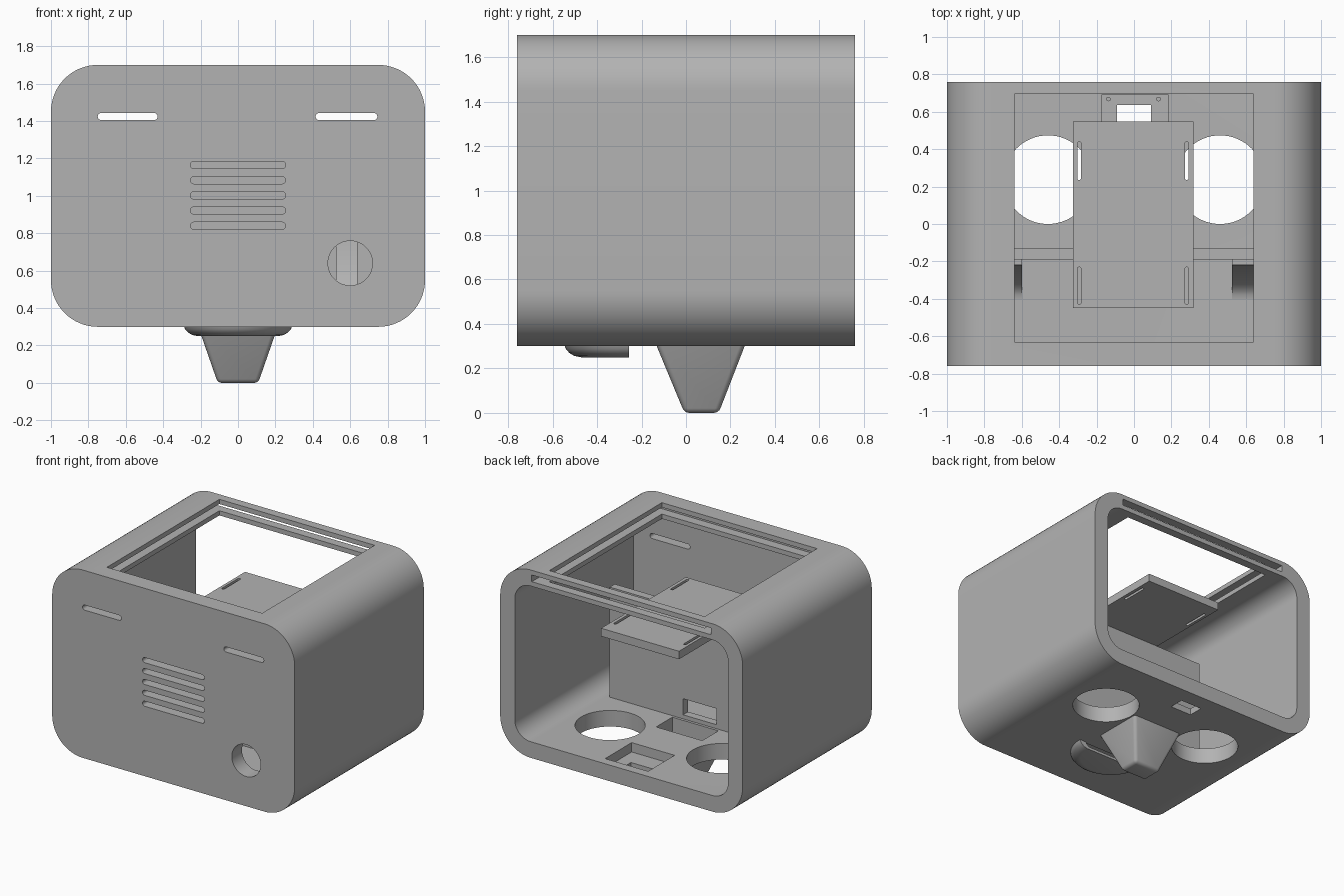
import bpy, bmesh, math
from mathutils import Vector, Matrix

if "Cube" in bpy.data.objects:
    bpy.data.objects.remove(bpy.data.objects["Cube"])

grey = bpy.data.materials.new("light_grey")
grey.diffuse_color = (0.45, 0.45, 0.45, 1)
grey.use_nodes = True
grey.node_tree.nodes["Principled BSDF"].inputs["Base Color"].default_value = grey.diffuse_color


def finish(name, bm):
    bmesh.ops.remove_doubles(bm, verts=bm.verts, dist=1e-5)
    bmesh.ops.recalc_face_normals(bm, faces=bm.faces)
    me = bpy.data.meshes.new(name)
    bm.to_mesh(me)
    bm.free()
    me.materials.append(grey)
    ob = bpy.data.objects.new(name, me)
    bpy.context.collection.objects.link(ob)
    return ob


def rounded(u0, u1, v0, v1, r, n=12):
    """Outline of a rounded rectangle."""
    pts = []
    for cu, cv, a in ((u1 - r, v1 - r, 0), (u0 + r, v1 - r, 90),
                      (u0 + r, v0 + r, 180), (u1 - r, v0 + r, 270)):
        for i in range(n + 1):
            t = math.radians(a + 90 * i / n)
            pts.append((cu + r * math.cos(t), cv + r * math.sin(t)))
    return pts


def circle(u, v, r, n=64):
    return [(u + r * math.cos(2 * math.pi * i / n), v + r * math.sin(2 * math.pi * i / n))
            for i in range(n)]


def prism(name, pts, axis, a, b):
    """Extrude an outline along an axis from a to b."""
    place = {"x": lambda u, v, w: (w, u, v), "y": lambda u, v, w: (u, w, v),
             "z": lambda u, v, w: (u, v, w)}[axis]
    bm = bmesh.new()
    face = bm.faces.new([bm.verts.new(place(u, v, a)) for u, v in pts])
    ext = bmesh.ops.extrude_face_region(bm, geom=[face])
    move = Vector(place(0, 0, b - a))
    bmesh.ops.translate(bm, vec=move, verts=[g for g in ext["geom"] if isinstance(g, bmesh.types.BMVert)])
    return finish(name, bm)


def box(name, x0, x1, y0, y1, z0, z1):
    return prism(name, [(x0, y0), (x1, y0), (x1, y1), (x0, y1)], "z", z0, z1)


def activate(ob):
    bpy.ops.object.select_all(action="DESELECT")
    ob.select_set(True)
    bpy.context.view_layer.objects.active = ob


def cut(ob, cutter):
    mod = ob.modifiers.new("cut", "BOOLEAN")
    mod.operation, mod.solver, mod.object = "DIFFERENCE", "EXACT", cutter
    activate(ob)
    bpy.ops.object.modifier_apply(modifier=mod.name)
    bpy.data.objects.remove(cutter, do_unlink=True)


def smooth(ob, angle=30):
    activate(ob)
    bpy.ops.object.shade_smooth_by_angle(angle=math.radians(angle))


# Housing: rounded tube, closed at the front and open at the back
housing = prism("housing", rounded(-1, 1, 0.3, 1.7, 0.25, 16), "y", -0.76, 0.76)
cut(housing, prism("cavity", rounded(-0.88, 0.88, 0.42, 1.58, 0.13, 16), "y", -0.64, 0.9))

# Lid opening and the sliding groove that runs out at the back
cut(housing, box("lid_opening", -0.64, 0.64, -0.63, 0.695, 1.5, 1.8))
cut(housing, box("lid_groove", -0.74, 0.74, -0.70, 0.9, 1.615, 1.665))

# Front slots, vent grille and round hole
for x0, x1 in ((-0.75, -0.43), (0.415, 0.745)):
    cut(housing, prism("slot", rounded(x0, x1, 1.405, 1.443, 0.0189, 6), "y", -0.9, -0.5))
for i in range(5):
    z = 0.84 + 0.0812 * i
    cut(housing, prism("vent", rounded(-0.255, 0.255, z - 0.019, z + 0.019, 0.0189, 6), "y", -0.9, -0.5))
cut(housing, prism("round_hole", circle(0.6, 0.64, 0.119), "y", -0.9, -0.5))

# Floor: two big holes, rear socket pocket, pocket over the foot, hood recess
for x in (-0.46, 0.46):
    cut(housing, prism("floor_hole", circle(x, 0.237, 0.237), "z", 0.2, 0.5))
cut(housing, box("socket_pocket", -0.172, 0.182, 0.38, 0.692, 0.35, 0.5))
cut(housing, box("socket_hole", -0.09, 0.09, 0.52, 0.635, 0.2, 0.4))
cut(housing, box("foot_pocket", -0.19, 0.19, -0.11, 0.08, 0.2, 0.5))
half = [(0.23 * math.cos(t), -0.27 + 0.23 * math.sin(t))
        for t in (math.pi + math.pi * i / 24 for i in range(25))]
cut(housing, prism("hood_recess", half, "z", 0.2, 0.36))
smooth(housing)

# Inner partition with a small window
partition = box("partition", -0.72, 0.72, -0.19, -0.13, 0.41, 1.24)
cut(partition, box("window", -0.16, 0.115, -0.3, 0, 0.45, 0.57))

# Curved gussets bracing the partition
curve = [(-0.40 + 0.18 * math.sin(t), 0.90 - 0.48 * math.cos(t))
         for t in (math.pi / 2 * i / 14 for i in range(15))]
for x0, x1 in ((-0.72, -0.60), (0.525, 0.64)):
    smooth(prism("gusset", [(-0.18, 0.41), (-0.40, 0.41)] + curve + [(-0.18, 0.90)], "x", x0, x1))

# Shelf plate on top of the partition, with four strap slots
shelf = box("shelf", -0.325, 0.317, -0.45, 0.547, 1.24, 1.3)
for x in (-0.293, 0.282):
    for y0, y1 in ((-0.43, -0.23), (0.235, 0.44)):
        cut(shelf, prism("strap_slot", rounded(x - 0.01, x + 0.01, y0, y1, 0.0099, 4), "z", 1.1, 1.4))

# Screw studs in the rear socket pocket
for x in (-0.137, 0.131):
    smooth(prism("screw_stud", circle(x, 0.668, 0.012, 20), "z", 0.34, 0.365))

# Tapered foot
bm = bmesh.new()
bmesh.ops.create_cube(bm, size=1)
for v in bm.verts:
    top = v.co.z > 0
    x, y, c, z = (0.213, 0.198, 0.066, 0.301) if top else (0.108, 0.077, 0.07, 0)
    v.co = (math.copysign(x, v.co.x), c + math.copysign(y, v.co.y), z)
bmesh.ops.bevel(bm, geom=[e for e in bm.edges if min(v.co.z for v in e.verts) < 0.1],
                offset=0.022, segments=4, profile=0.5, affect="EDGES")
smooth(finish("foot", bm), 25)

# Half-round hollow hood under the floor, open toward the back
profile = [(0, 0.25), (0.215, 0.25), (0.245, 0.256), (0.268, 0.27), (0.283, 0.287), (0.29, 0.305),
           (0.235, 0.305), (0.225, 0.285), (0.20, 0.27), (0, 0.27)]
bm = bmesh.new()
steps = 32
rings = [[bm.verts.new((r * math.cos(t), -0.257 + r * math.sin(t), z)) for r, z in profile]
         for t in (math.pi + math.pi * i / steps for i in range(steps + 1))]
for a, b in zip(rings, rings[1:]):
    for j in range(len(profile) - 1):
        bm.faces.new((a[j], a[j + 1], b[j + 1], b[j]))
for ring in (rings[0], rings[-1]):
    bm.faces.new(ring)
smooth(finish("hood", bm), 35)
